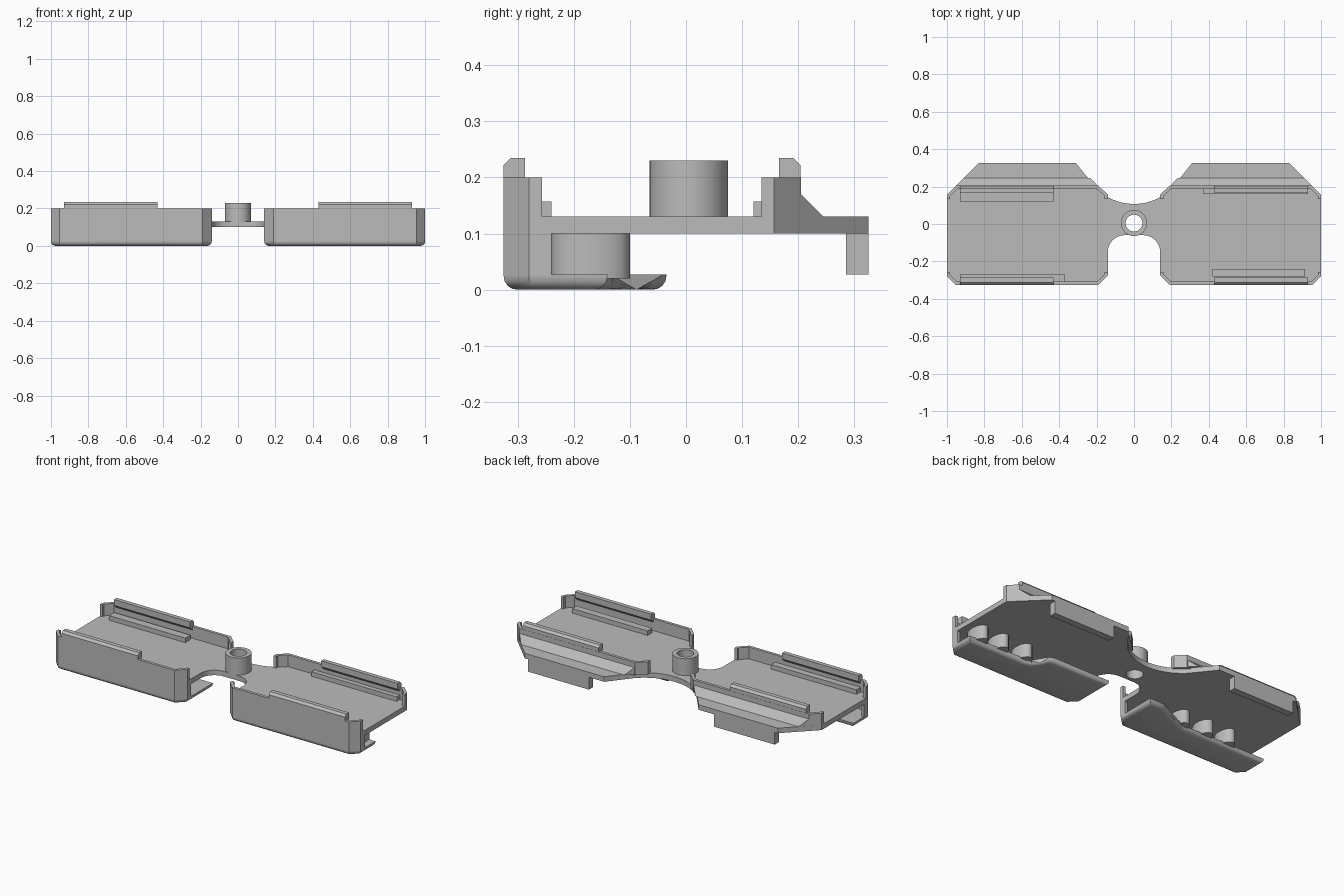
import bpy, bmesh
from math import pi, sin, cos
from mathutils import Vector

if "Cube" in bpy.data.objects:
    bpy.data.objects.remove(bpy.data.objects["Cube"])

grey = bpy.data.materials.new("plain grey")
grey.use_nodes = True
grey.diffuse_color = (0.5, 0.5, 0.5, 1)
grey.node_tree.nodes["Principled BSDF"].inputs["Base Color"].default_value = (0.5, 0.5, 0.5, 1)


def finish(name, bm, smooth=False):
    bmesh.ops.recalc_face_normals(bm, faces=bm.faces)
    mesh = bpy.data.meshes.new(name)
    bm.to_mesh(mesh)
    bm.free()
    mesh.materials.append(grey)
    ob = bpy.data.objects.new(name, mesh)
    bpy.context.collection.objects.link(ob)
    if smooth:
        bpy.ops.object.select_all(action='DESELECT')
        ob.select_set(True)
        bpy.context.view_layer.objects.active = ob
        bpy.ops.object.shade_smooth_by_angle(angle=0.6)
    return ob


def prism(name, outline, z0, z1, round_bottom=0, mirror=False, smooth=False):
    """Extrude a plan outline upward; optionally round its lower rim or mirror it over x."""
    bm = bmesh.new()
    face = bm.faces.new([bm.verts.new((x, y, z0)) for x, y in outline])
    top = bmesh.ops.extrude_face_region(bm, geom=[face])["geom"]
    for v in top:
        if isinstance(v, bmesh.types.BMVert):
            v.co.z = z1
    if round_bottom:
        rim = [e for e in bm.edges if all(abs(v.co.z - z0) < 1e-5 for v in e.verts)]
        bmesh.ops.bevel(bm, geom=rim, offset=round_bottom, segments=4, profile=0.5, affect='EDGES')
    if mirror:
        seam = [f for f in bm.faces if all(abs(v.co.x) < 1e-5 for v in f.verts)]
        bmesh.ops.delete(bm, geom=seam, context='FACES')
    bmesh.ops.recalc_face_normals(bm, faces=bm.faces)
    ob = finish(name, bm, smooth)
    if mirror:
        ob.modifiers.new("mirror", 'MIRROR')
    return ob


def hull(name, points):
    bm = bmesh.new()
    verts = [bm.verts.new(p) for p in points]
    bmesh.ops.convex_hull(bm, input=verts)
    return finish(name, bm)


def box(name, xs, ys, zs):
    return hull(name, [(x, y, z) for x in xs for y in ys for z in zs])


def strip(path, thick):
    """Close a polyline into a wall outline of even thickness, on its right-hand side."""
    pts = [Vector(p) for p in path]
    normals = [Vector((d.y, -d.x)).normalized() for d in (b - a for a, b in zip(pts, pts[1:]))]
    inner = []
    for i, p in enumerate(pts):
        a, b = normals[max(i - 1, 0)], normals[min(i, len(normals) - 1)]
        inner.append(p + (a + b) * (thick / (1 + a.dot(b))))
    return [tuple(p) for p in pts + inner[::-1]]


def arc(cx, cy, rx, ry, a0, a1, n=12):
    return [(cx + rx * cos(a0 + (a1 - a0) * i / n), cy + ry * sin(a0 + (a1 - a0) * i / n))
            for i in range(n + 1)]


HUB_Y = 0.005
F, B = -0.325, 0.325

# Base plate with waist and centre hole
hole = arc(0, HUB_Y, 0.045, 0.045, -pi / 2, pi / 2, 16)
notch = arc(0.05, -0.15, 0.09, 0.09, pi / 2, 0)
waist = arc(0, 0.392, 0.285, 0.285, -0.78, -pi / 2)
plate = (hole[::-1] + [(0, -0.06)])
plate = [(0, -0.06)] + notch + [(0.14, -0.275), (0.19, F), (0.955, F), (1, -0.28),
        (1, 0.157), (0.83, B), (0.31, B)] + waist + hole[::-1]
prism("base_plate", plate, 0.10, 0.13, mirror=True, smooth=True)

# Centre hub
ring = arc(0, HUB_Y, 0.07, 0.07, -pi / 2, pi / 2, 20) + hole[::-1]
prism("hub", ring, 0.125, 0.23, mirror=True, smooth=True)

for s, side in ((1, "left"), (-1, "right")):
    def flip(points):
        return [(s * p[0], *p[1:]) for p in points]

    # Front wall, with longer returns below the plate
    def front_path(end):
        return [(1, end), (1, -0.28), (0.955, F), (0.19, F), (0.14, -0.275), (0.14, end)]
    for part, end, z0, z1 in (("upper", -0.257, 0.10, 0.20), ("lower", -0.24, 0.024, 0.10)):
        prism(f"{side}_front_wall_{part}", flip(strip(front_path(end), 0.017)), z0, z1)

    # Back wall, wrapped around the corners
    back = [(0.14, 0.135), (0.14, 0.157), (0.19, 0.205), (0.951, 0.205), (1, 0.157), (1, 0.135)]
    prism(f"{side}_back_wall", flip(strip(back, 0.017)), 0.125, 0.20)

    # Sloped brace behind the back wall
    brace = [(x, y, z) for y, z, xs in ((0.2, 0.13, (0.19, 0.955)), (0.2, 0.175, (0.19, 0.955)),
             (0.245, 0.13, (0.233, 0.91))) for x in xs]
    hull(f"{side}_back_brace", flip(brace))

    # Snap lips on both walls
    for part, sign, out in (("front", -1, 0.325), ("back", 1, 0.204)):
        profile = ((0, 0.19), (0, 0.222), (0.013, 0.235), (0.038, 0.235),
                   (0.038, 0.20), (0.017, 0.18))
        lip = [(x, sign * (out - d), z) for x in (0.43, 0.93) for d, z in profile]
        hull(f"{side}_{part}_lip", flip(lip))

    # Hanging tab under the back edge
    box(f"{side}_back_tab", (s * 0.41, s * 0.81), (0.285, B), (0.027, 0.105))

    # Lower shelf, wide towards the middle
    wide, narrow = (0.51, 0.62) if s > 0 else (0.22, 0.46)
    mid = (wide + narrow) / 2
    shelf = [(0.14, -0.275), (0.19, F), (0.955, F), (1, -0.28), (1, -0.14), (narrow, -0.14),
             (narrow - 0.03, -0.13), (mid, -0.088), (wide + 0.03, -0.045), (wide, -0.035),
             (0.14, -0.035)]
    prism(f"{side}_lower_shelf", flip(shelf), 0.0, 0.027, round_bottom=0.024, smooth=True)

    # Rounded posts between shelf and plate
    for i, x in enumerate((0.62, 0.78, 0.92) if s > 0 else (0.45, 0.61, 0.76)):
        post = arc(s * x, -0.17, 0.04, 0.07, 0, 2 * pi, 20)[:-1]
        prism(f"{side}_post_{i + 1}", post, 0.02, 0.105, smooth=True)

# Low ribs on the floor
for name, xs, ys in (("right_back_rib", (-0.93, -0.43), (0.12, 0.168)),
                     ("left_back_rib", (0.37, 0.93), (0.16, 0.19)),
                     ("right_front_rib", (-0.93, -0.37), (-0.31, -0.27)),
                     ("left_front_rib", (0.42, 0.915), (-0.282, -0.24))):
    box(name, xs, ys, (0.125, 0.157))
